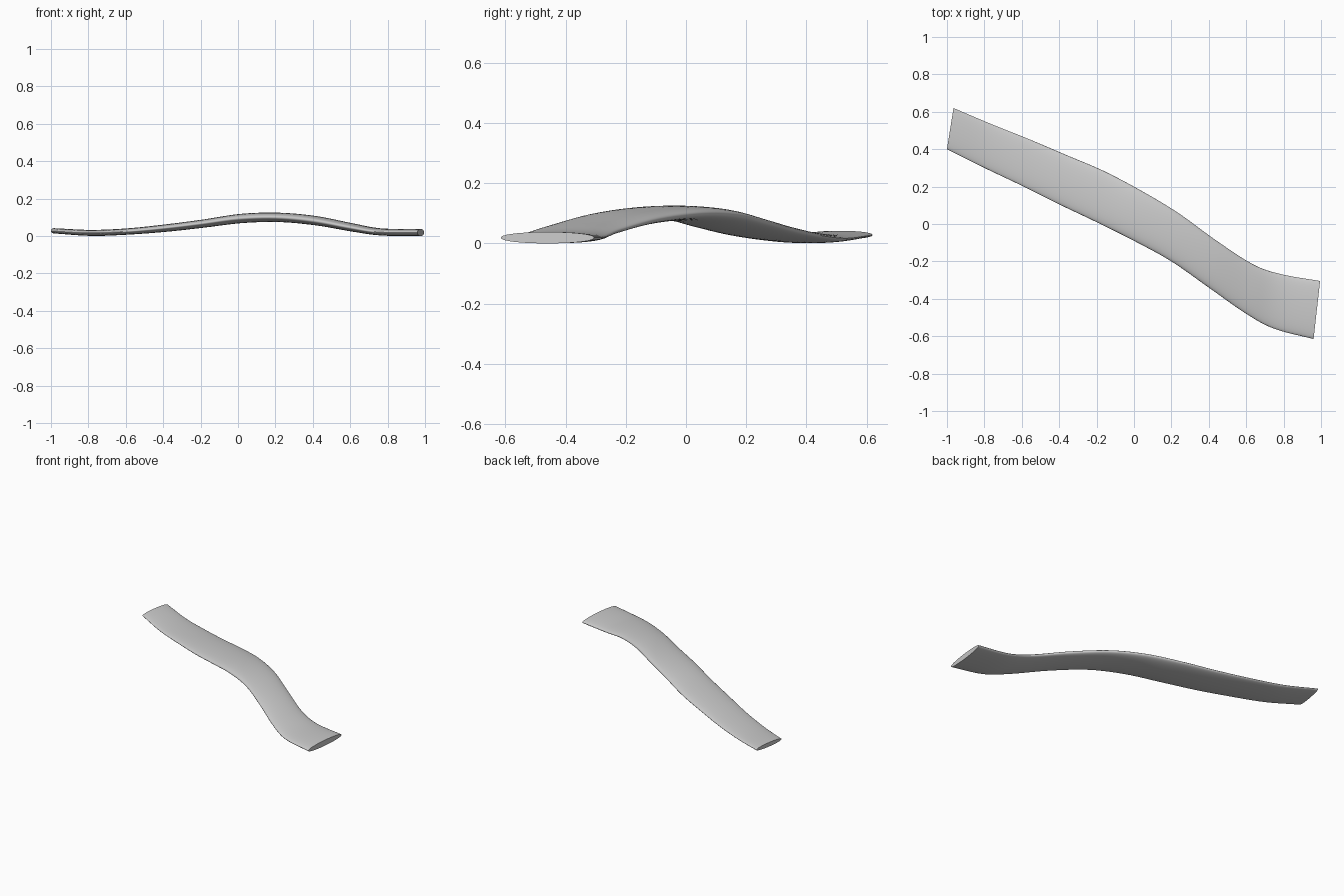
import bpy, bmesh, math
from mathutils import Vector

cube = bpy.data.objects.get("Cube")
if cube:
    bpy.data.objects.remove(cube, do_unlink=True)

# Stations along the strip: front x, front y, back y, centre height, half thickness
STATIONS = [
    (-1.00, 0.40, 0.62, 0.031, 0.014),
    (-0.80, 0.30, 0.535, 0.020, 0.016),
    (-0.60, 0.205, 0.455, 0.028, 0.017),
    (-0.40, 0.105, 0.37, 0.046, 0.020),
    (-0.20, 0.01, 0.285, 0.070, 0.022),
    (0.00, -0.09, 0.18, 0.097, 0.025),
    (0.20, -0.20, 0.06, 0.103, 0.025),
    (0.40, -0.34, -0.085, 0.085, 0.025),
    (0.60, -0.48, -0.215, 0.048, 0.022),
    (0.75, -0.56, -0.268, 0.025, 0.019),
    (0.96, -0.615, -0.305, 0.022, 0.019),
]
LEAN = 0.035      # back edge sits slightly further along x
STEPS = 6
SIDES = 40


def smooth_stations(rows):
    """Catmull-Rom interpolation through the stations."""
    pts = [Vector(r) for r in rows]
    pts = [2 * pts[0] - pts[1]] + pts + [2 * pts[-1] - pts[-2]]
    out = []
    for a, b, c, d in zip(pts, pts[1:], pts[2:], pts[3:]):
        for i in range(STEPS):
            t = i / STEPS
            out.append(0.5 * (2 * b + (c - a) * t + (2 * a - 5 * b + 4 * c - d) * t**2
                              + (3 * b - a - 3 * c + d) * t**3))
    return out + [pts[-2]]


def section(row):
    """Flattened oval cross-section from front edge to back edge."""
    x, front, back, z, half = row
    ring = []
    for i in range(SIDES):
        a = math.tau * i / SIDES
        u = 0.5 + 0.5 * math.cos(a)
        s = math.sin(a)
        rise = math.copysign(abs(s) ** 0.9, s) * half
        ring.append((x + LEAN * u, front + (back - front) * u, z + rise))
    return ring


# Loft the sections and cap both ends
bm = bmesh.new()
rings = [[bm.verts.new(p) for p in section(r)] for r in smooth_stations(STATIONS)]
for a, b in zip(rings, rings[1:]):
    for i in range(SIDES):
        j = (i + 1) % SIDES
        bm.faces.new((a[i], a[j], b[j], b[i]))
bm.faces.new(rings[0])
bm.faces.new(rings[-1])
bmesh.ops.recalc_face_normals(bm, faces=bm.faces)

# Stand on the ground
low = min(v.co.z for v in bm.verts)
bmesh.ops.translate(bm, verts=bm.verts, vec=(0, 0, -low))

mesh = bpy.data.meshes.new("curved_strip")
bm.to_mesh(mesh)
bm.free()
strip = bpy.data.objects.new("curved_strip", mesh)
bpy.context.collection.objects.link(strip)

# Plain grey finish
grey = bpy.data.materials.new("light_grey")
grey.use_nodes = True
colour = (0.6, 0.6, 0.6, 1)
grey.diffuse_color = colour
grey.node_tree.nodes["Principled BSDF"].inputs["Base Color"].default_value = colour
mesh.materials.append(grey)

bpy.ops.object.select_all(action='DESELECT')
strip.select_set(True)
bpy.context.view_layer.objects.active = strip
bpy.ops.object.shade_smooth_by_angle(angle=math.radians(50))
